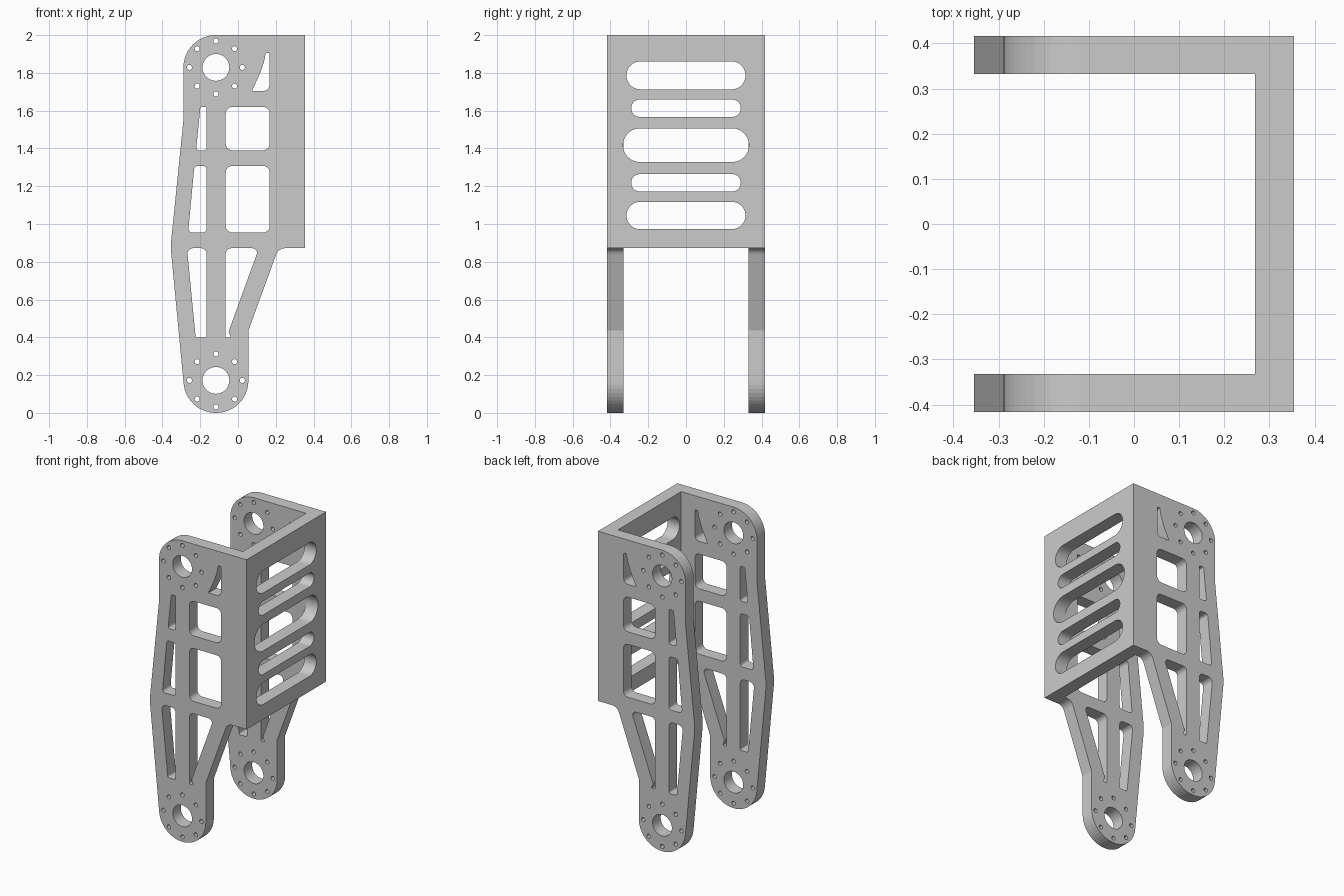
import bpy, bmesh, math
from mathutils import Vector

if "Cube" in bpy.data.objects:
    bpy.data.objects.remove(bpy.data.objects["Cube"])


def rounded(points, seg=6):
    """Closed outline from (u, v, corner radius) points."""
    out, n = [], len(points)
    for i, (x, z, r) in enumerate(points):
        p = Vector((x, z))
        if r == 0:
            out.append(p)
            continue
        a = (Vector(points[i - 1][:2]) - p).normalized()
        b = (Vector(points[(i + 1) % n][:2]) - p).normalized()
        half = a.angle(b) / 2
        c = p + (a + b).normalized() * r / math.sin(half)
        t = r / math.tan(half)
        s, e = p + a * t - c, p + b * t - c
        a0 = math.atan2(s.y, s.x)
        d = (math.atan2(e.y, e.x) - a0 + math.pi) % math.tau - math.pi
        k = seg if r < 0.1 else 12
        out += [c + r * Vector((math.cos(a0 + d * j / k), math.sin(a0 + d * j / k)))
                for j in range(k + 1)]
    return out


def circle(x, z, r, n):
    return [Vector((x + r * math.cos(math.tau * i / n), z + r * math.sin(math.tau * i / n)))
            for i in range(n)]


def prism(name, loops, place, depth):
    """Fill outlines (inner loops become holes) and extrude along depth."""
    bm = bmesh.new()
    edges = []
    for loop in loops:
        vs = [bm.verts.new(place(p.x, p.y)) for p in loop]
        edges += [bm.edges.new((vs[i - 1], vs[i])) for i in range(len(vs))]
    bmesh.ops.triangle_fill(bm, edges=edges, use_beauty=True, normal=Vector(depth).normalized())
    ext = bmesh.ops.extrude_face_region(bm, geom=bm.faces[:], use_keep_orig=True)
    bmesh.ops.translate(bm, vec=depth,
                        verts=[v for v in ext["geom"] if isinstance(v, bmesh.types.BMVert)])
    bmesh.ops.recalc_face_normals(bm, faces=bm.faces[:])
    me = bpy.data.meshes.new(name)
    bm.to_mesh(me)
    bm.free()
    ob = bpy.data.objects.new(name, me)
    bpy.context.collection.objects.link(ob)
    return ob


def boolean(ob, cutter, op):
    m = ob.modifiers.new(op, 'BOOLEAN')
    m.operation, m.object, m.solver = op, cutter, 'EXACT'
    bpy.context.view_layer.objects.active = ob
    bpy.ops.object.modifier_apply(modifier=m.name)
    bpy.data.objects.remove(cutter)


# Side outline of the bracket arms
loops = [rounded([
    (-0.273, 0, 0.17), (0.055, 0, 0.17), (0.055, 0.435, 0), (0.214, 0.872, 0.05),
    (0.355, 0.872, 0), (0.355, 2, 0), (-0.289, 2, 0.171), (-0.289, 1.55, 0),
    (-0.355, 0.9, 0), (-0.355, 0.86, 0)])]

# Bearing holes with their bolt circles
for z in (0.172, 1.829):
    loops.append(circle(-0.117, z, 0.071, 40))
    for i in range(8):
        a = i * math.pi / 4
        loops.append(circle(-0.117 + 0.14 * math.cos(a), z + 0.14 * math.sin(a), 0.0135, 16))

# Square windows
for z0, z1 in ((1.39, 1.62), (0.955, 1.307)):
    loops.append(rounded([(-0.065, z0, 0.035), (0.168, z0, 0.035),
                          (0.168, z1, 0.035), (-0.065, z1, 0.035)]))

# Tapered windows along the outer edge: bottom z, left x, top z, left x, radii
for z0, x0, z1, x1, r0, r1 in ((1.39, -0.222, 1.62, -0.199, 0.014, 0.009),
                               (0.955, -0.264, 1.307, -0.231, 0.02, 0.018),
                               (0.398, -0.224, 0.872, -0.270, 0.012, 0.03)):
    loops.append(rounded([(x0, z0, r0), (-0.166, z0, r0), (-0.166, z1, r1), (x1, z1, r1)]))

# Lower triangular window and small upper gusset window
loops.append(rounded([(-0.065, 0.398, 0.006), (-0.037, 0.398, 0.004), (-0.05, 0.43, 0),
                      (0.111, 0.872, 0.025), (-0.065, 0.872, 0.03)]))
loops.append(rounded([(0.073, 1.705, 0.004), (0.166, 1.705, 0.03), (0.166, 1.905, 0.004),
                      (0.147, 1.905, 0.003), (0.138, 1.86, 0), (0.12, 1.805, 0), (0.095, 1.75, 0)]))

# U-shaped channel, trimmed to the side outline
channel = [(-0.5, -0.417), (0.5, -0.417), (0.5, 0.417), (-0.5, 0.417),
           (-0.5, 0.332), (0.268, 0.332), (0.268, -0.332), (-0.5, -0.332)]
bracket = prism("leg_bracket", [[Vector(p) for p in channel]],
                lambda x, y: (x, y, -0.1), (0, 0, 2.2))
boolean(bracket, prism("side_profile", loops, lambda x, z: (x, -0.5, z), (0, 1, 0)), 'INTERSECT')

# Vent slots through the back wall: centre z, half height, half width
for z, h, w in ((1.787, 0.074, 0.315), (1.613, 0.046, 0.29), (1.417, 0.089, 0.333),
                (1.218, 0.046, 0.29), (1.045, 0.072, 0.315)):
    r = h * 0.995
    slot = rounded([(-w, z - h, r), (w, z - h, r), (w, z + h, r), (-w, z + h, r)], 10)
    boolean(bracket, prism("slot_cutter", [slot], lambda y, q: (0.26, y, q), (0.2, 0, 0)),
            'DIFFERENCE')
